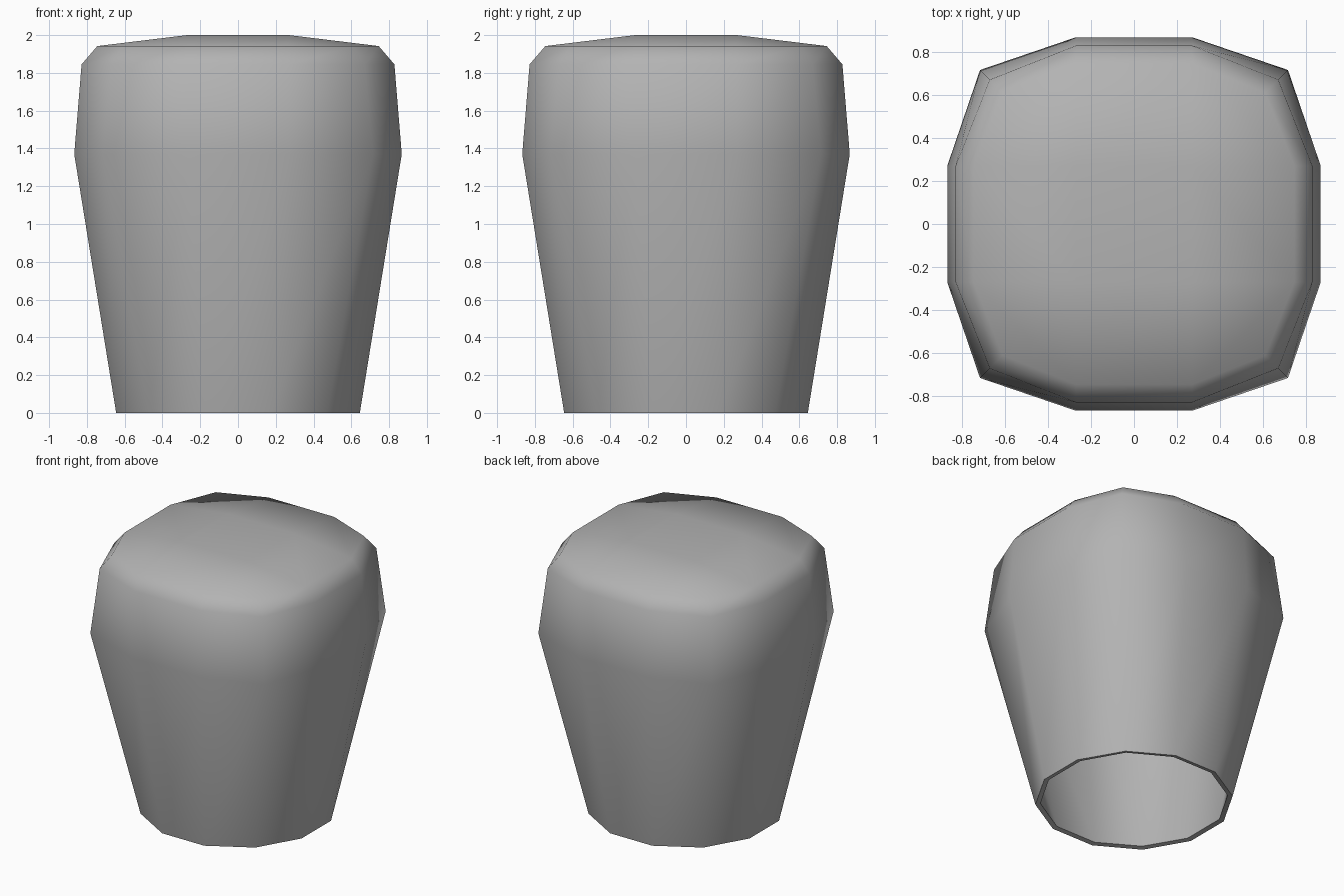
import bpy, bmesh, math

cube = bpy.data.objects.get("Cube")
if cube:
    bpy.data.objects.remove(cube, do_unlink=True)

# Single grey material
grey = bpy.data.materials.new("neutral_grey")
grey.use_nodes = True
colour = (0.45, 0.45, 0.45, 1)
grey.diffuse_color = colour
grey.node_tree.nodes["Principled BSDF"].inputs["Base Color"].default_value = colour


def quarter_turns(points):
    """Repeat a quarter outline four times around the vertical axis."""
    result = []
    for _ in range(4):
        result += points
        points = [(-y, x) for x, y in points]
    return result


# Twelve-sided sections: height, half width, half flat side, corner position
sections = [
    (0.0, 0.645, 0.173, 0.472),
    (1.37, 0.867, 0.27, 0.715),
    (1.845, 0.828, 0.27, 0.67),
    (1.942, 0.745, 0.27, 0.61),
]

bm = bmesh.new()
rings = []
for z, half, side, corner in sections:
    outline = quarter_turns([(half, -side), (half, side), (corner, corner)])
    rings.append([bm.verts.new((x, y, z)) for x, y in outline])

# Side walls
for low, high in zip(rings, rings[1:]):
    for i in range(12):
        j = (i + 1) % 12
        bm.faces.new((low[i], low[j], high[j], high[i]))

# Gently domed top: raised centre square joined to the rim
rim = rings[-1]
inner = [bm.verts.new((x, y, 2.0)) for x, y in quarter_turns([(0.27, 0.27)])]
for k in range(4):
    a, b, c, d = (rim[(3 * k + n) % 12] for n in range(4))
    bm.faces.new((a, b, inner[k], inner[k - 1]))
    bm.faces.new((b, c, d, inner[k]))
bm.faces.new(inner)

mesh = bpy.data.meshes.new("hollow_cap")
bm.to_mesh(mesh)
bm.free()
mesh.materials.append(grey)
cap = bpy.data.objects.new("hollow_cap", mesh)
bpy.context.collection.objects.link(cap)
bpy.ops.object.select_all(action='DESELECT')
cap.select_set(True)
bpy.context.view_layer.objects.active = cap

# Thin wall, open underneath
wall = cap.modifiers.new("wall", 'SOLIDIFY')
wall.thickness = 0.035
wall.offset = -1
bpy.ops.object.modifier_apply(modifier=wall.name)
bpy.ops.object.shade_smooth_by_angle(angle=math.radians(65))
